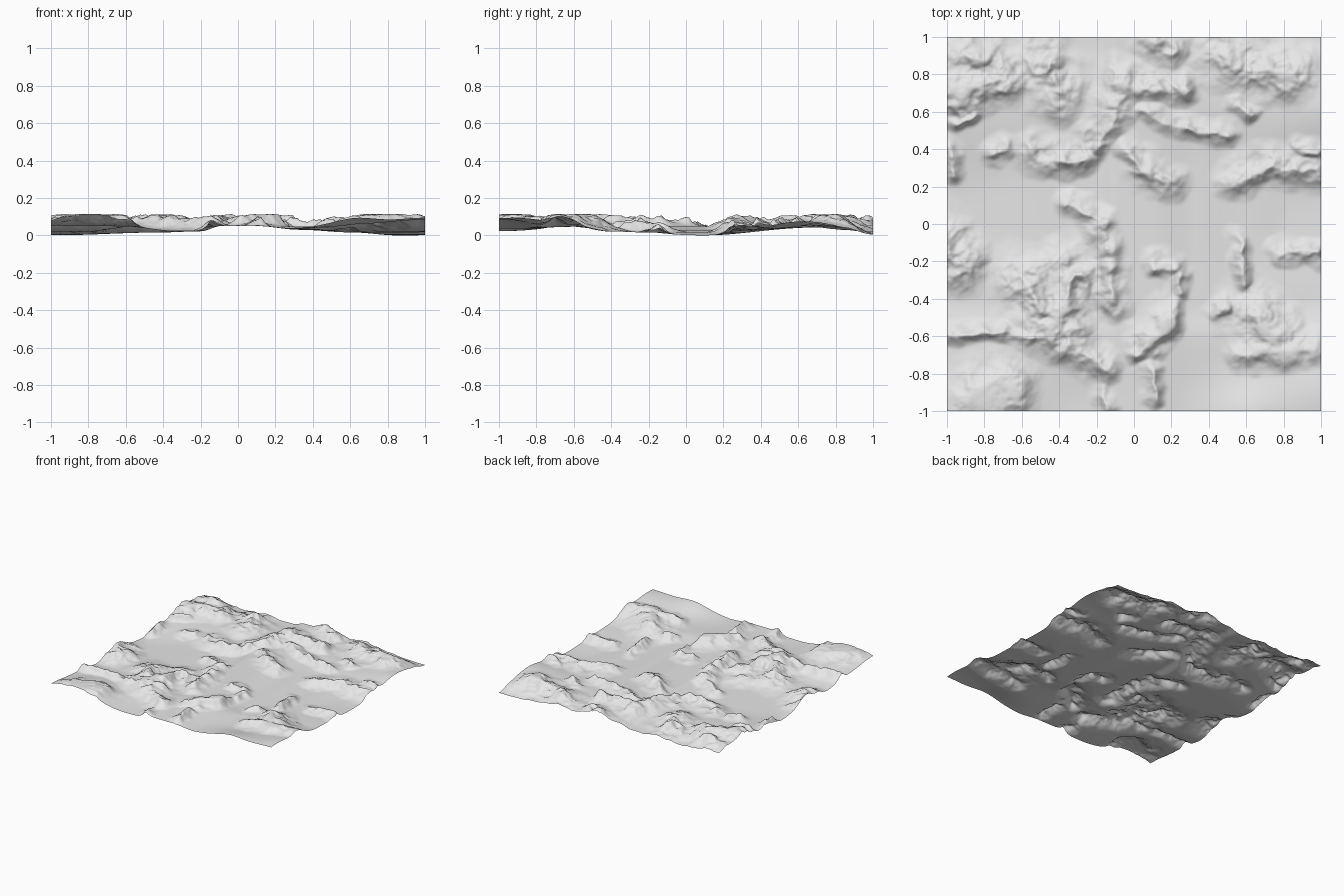
import bpy
import bmesh
import math
from mathutils import Vector, noise

cube = bpy.data.objects.get("Cube")
if cube:
    bpy.data.objects.remove(cube, do_unlink=True)

RESOLUTION = 230
CEILING = 0.119

# Valley floor height along each axis: position, height
FLOOR_X = [(-1, .004), (-.4, .02), (-.2, .026), (-.09, .054), (.1, .054), (.33, .034), (.6, .02), (.9, 0), (1, .004)]
FLOOR_Y = [(-1, .02), (-.6, .048), (-.4, .024), (.1, .004), (.65, .044), (.85, .03), (1, .006)]

# Wide smooth swells: x, y, radius, height
SWELLS = [(1, -.95, .38, .075), (.62, -1.03, .28, .065), (-.95, -.98, .34, .055),
          (-.66, -1, .26, .045), (1, .6, .34, .035), (-1, .95, .3, .03)]

# Ridge crests in hundredths: start x, start y, end x, end y
BROAD = [(-95, 68, -68, 77), (-45, 85, -38, 70), (52, 86, 85, 77), (-55, -33, -43, -57),
         (-30, -28, -37, -56), (-80, -95, -64, -90), (65, -50, 78, -60), (-100, -10, -92, -24)]
MEDIUM = [(-52, 35, -28, 34), (-20, 43, -10, 56), (12, 96, 22, 92), (5, 73, 26, 72),
          (-34, -65, -15, -78), (62, -70, 98, -68), (-13, -25, -11, -43), (72, 29, 98, 27),
          (-90, 92, -78, 88), (-18, -2, -14, -14), (-8, 64, -4, 76), (10, 27, 20, 20),
          (18, -52, 8, -65), (57, 21, 63, 26)]
NARROW = [(4, 59, 28, 50), (28, 50, 52, 46), (-2, 39, 8, 28), (-35, 10, -16, 2),
          (56, -10, 57, -30), (78, -16, 98, -17), (-100, -60, -78, -60), (-78, -60, -45, -62),
          (11, -22, 23, -23), (25, -26, 26, -38), (24, -46, 18, -52), (8, -65, 3, -70),
          (10, -80, 12, -92), (-17, -90, -12, -99), (-76, 36, -68, 40), (-98, 38, -95, 26),
          (56, 64, 64, 59), (92, 40, 99, 38), (-85, 60, -97, 55), (48, -46, 51, -44)]


def smooth(t):
    return t * t * (3 - 2 * t)


def profile(points, v):
    """Smooth interpolation along a short height profile."""
    for (a, low), (b, high) in zip(points, points[1:]):
        if v <= b:
            return low + (high - low) * smooth(max(0, (v - a) / (b - a)))
    return points[-1][1]


def prepare(rows, width, height):
    ridges = []
    for ax, ay, bx, by in rows:
        start = Vector((ax, ay)) / 100
        ridges.append((start, Vector((bx, by)) / 100 - start, width, height))
    return ridges


RIDGES = prepare(BROAD, .25, .068) + prepare(MEDIUM, .16, .058) + prepare(NARROW, .095, .042)


def ridge_height(p):
    """Tallest ridge at a point, with a steeper south-east flank."""
    best = second = 0
    for start, span, width, height in RIDGES:
        t = max(0, min(1, (p - start).dot(span) / span.length_squared))
        away = p - start - span * t
        near = 1 - (away.length * 1.15 + (away.x - away.y) * .22) / width
        if near > 0:
            rise = height * near ** 1.6
            if rise > best:
                best, second = rise, best
            else:
                second = max(second, rise)
    return best + second * .3


def terrain_height(x, y):
    # Valley floor and swells
    floor = (profile(FLOOR_X, x) ** 4 + profile(FLOOR_Y, y) ** 4) ** .25
    for sx, sy, radius, height in SWELLS:
        floor += height * math.exp(-((x - sx) ** 2 + (y - sy) ** 2) / radius ** 2 * 2)
    # Ragged ridges, broken into separate peaks
    here = Vector((x, y, 0))
    warp = noise.noise_vector(here * 6) * .035 + noise.noise_vector(here * 15) * .02
    rise = ridge_height(Vector((x + warp.x, y + warp.y)))
    crags = 1 - abs(noise.fractal(here * 7, 1, 2.1, 4))
    peaks = 1 + noise.noise(here * 8 + Vector((3, 5, 2))) * .45
    z = floor + rise * peaks * (.4 + .85 * max(0, crags))
    # Peaks ease off below the ceiling
    knee = CEILING * .8
    if z > knee:
        room = CEILING - knee
        z = knee + room * math.tanh((z - knee) / room)
    return z


# Terrain sheet
bm = bmesh.new()
bmesh.ops.create_grid(bm, x_segments=RESOLUTION, y_segments=RESOLUTION, size=1)
for v in bm.verts:
    v.co.z = terrain_height(v.co.x, v.co.y)
lowest = min(v.co.z for v in bm.verts)
for v in bm.verts:
    v.co.z -= lowest
for face in bm.faces:
    face.smooth = True
mesh = bpy.data.meshes.new("terrain")
bm.to_mesh(mesh)
bm.free()

# Single pale stone colour
stone = bpy.data.materials.new("pale_grey")
stone.use_nodes = True
colour = (.8, .8, .8, 1)
stone.diffuse_color = colour
stone.node_tree.nodes["Principled BSDF"].inputs["Base Color"].default_value = colour
mesh.materials.append(stone)

terrain = bpy.data.objects.new("terrain", mesh)
bpy.context.collection.objects.link(terrain)
